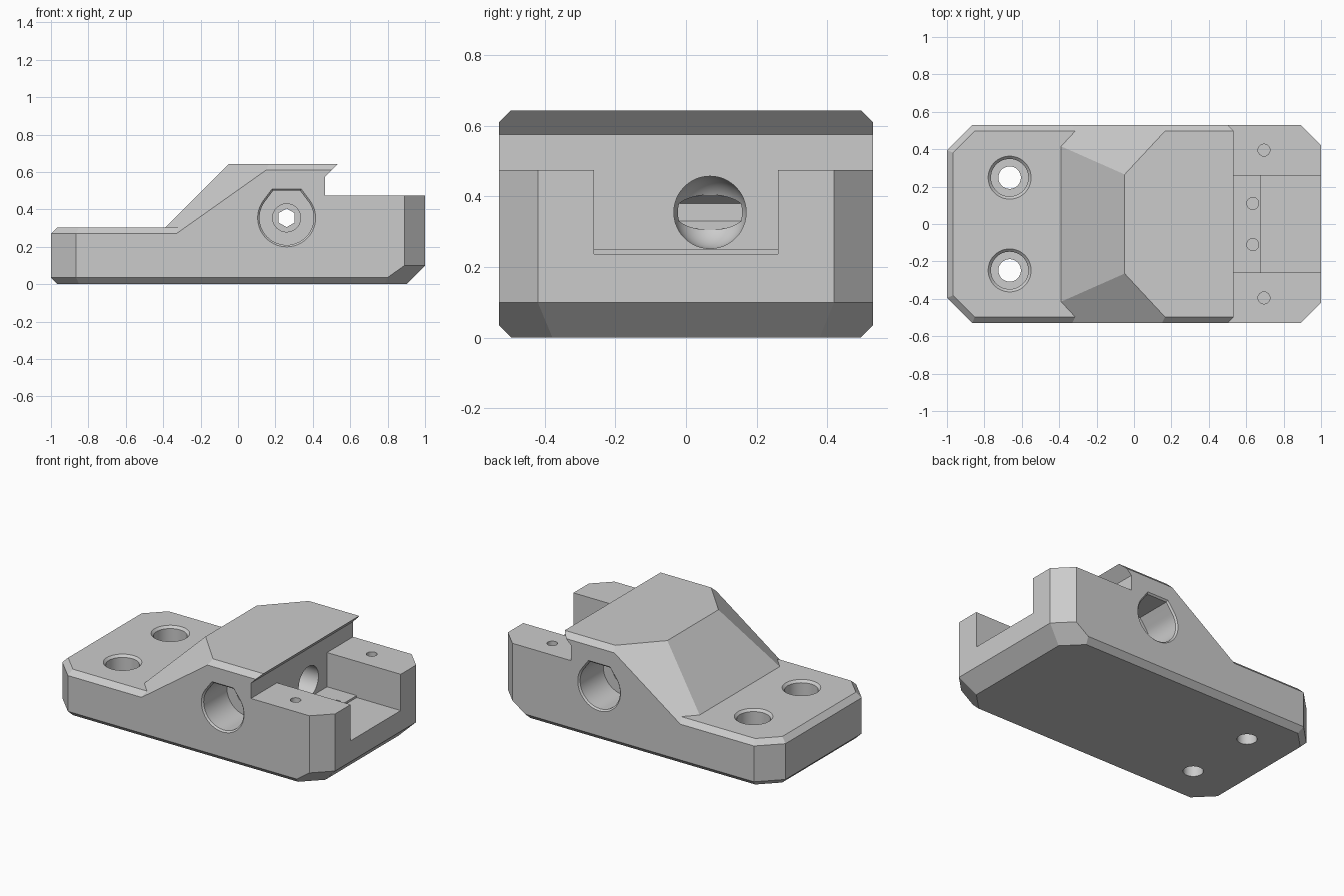
import bpy
import bmesh
from math import sin, cos, pi, radians
from mathutils import Vector

cube = bpy.data.objects.get("Cube")
if cube:
    bpy.data.objects.remove(cube, do_unlink=True)

grey = bpy.data.materials.new("light_grey")
grey.use_nodes = True
tone = (0.6, 0.6, 0.6, 1)
grey.diffuse_color = tone
grey.node_tree.nodes["Principled BSDF"].inputs["Base Color"].default_value = tone


def finish(bm, name):
    bmesh.ops.recalc_face_normals(bm, faces=bm.faces)
    mesh = bpy.data.meshes.new(name)
    bm.to_mesh(mesh)
    bm.free()
    mesh.materials.append(grey)
    obj = bpy.data.objects.new(name, mesh)
    bpy.context.collection.objects.link(obj)
    return obj


def planed_block(name, low, high, planes):
    """Box trimmed by (point, outward normal) planes, mirrored across y."""
    bm = bmesh.new()
    bmesh.ops.create_cube(bm, size=1)
    for v in bm.verts:
        v.co = Vector([high[i] if v.co[i] > 0 else low[i] for i in range(3)])
    for point, normal in planes:
        for s in ((1, -1) if normal[1] else (1,)):
            co = Vector((point[0], point[1] * s, point[2]))
            no = Vector((normal[0], normal[1] * s, normal[2])).normalized()
            cut = bmesh.ops.bisect_plane(bm, geom=bm.verts[:] + bm.edges[:] + bm.faces[:],
                                         dist=1e-5, plane_co=co, plane_no=no, clear_outer=True)
            rim = [e for e in bm.edges if e.is_boundary]
            if rim:
                bmesh.ops.contextual_create(bm, geom=rim)
    return finish(bm, name)


def loft(name, axis, rings):
    """Skin a series of (offset, 2D outline) rings along an axis."""
    place = {"x": lambda u, v, w: (w, u, v), "y": lambda u, v, w: (u, w, v),
             "z": lambda u, v, w: (u, v, w)}[axis]
    bm = bmesh.new()
    loops = [[bm.verts.new(place(u, v, w)) for u, v in pts] for w, pts in rings]
    for a, b in zip(loops, loops[1:]):
        for i in range(len(a)):
            j = (i + 1) % len(a)
            bm.faces.new((a[i], a[j], b[j], b[i]))
    bm.faces.new(loops[0])
    bm.faces.new(loops[-1])
    return finish(bm, name)


def circle(u, v, r, n=48, turn=0):
    return [(u + r * cos(turn + 2 * pi * i / n), v + r * sin(turn + 2 * pi * i / n))
            for i in range(n)]


def rect(u0, v0, u1, v1):
    return [(u0, v0), (u1, v0), (u1, v1), (u0, v1)]


def combine(target, other, operation):
    mod = target.modifiers.new(operation.lower(), "BOOLEAN")
    mod.operation, mod.solver, mod.object = operation, "EXACT", other
    bpy.context.view_layer.objects.active = target
    bpy.ops.object.modifier_apply(modifier=mod.name)
    bpy.data.objects.remove(other, do_unlink=True)


# Chamfers shared by the low foot and the tall head
W = 0.53
S = 2 ** 0.5
edges = [
    ((0.89, W, 0), (1, 1, 0)), ((0.89, W, 0.1), (1, 1, -S)), ((1, 0, 0.1), (1, 0, -1)),
    ((-0.865, W, 0), (-1, 1, 0)), ((-0.865, W, 0.035), (-1, 1, -S)),
    ((-1, 0, 0.035), (-1, 0, -1)), ((0, W, 0.035), (0, 1, -1)),
]
body = planed_block("clamp_body", (-1, -W, 0), (0.3, W, 0.303), edges + [
    ((-0.865, W, 0.27), (-1, 1, S)), ((-1, 0, 0.27), (-1, 0, 1)), ((0, W, 0.27), (0, 1, 1))])
head = planed_block("head", (-1, -W, 0), (1, W, 0.643), edges + [
    ((-0.39, 0, 0.303), (-1, 0, 1)), ((-0.33, W, 0.27), (-0.0374, 0.0348, 0.0528)),
    ((0, W, 0.61), (0, 1, 1))])
combine(body, head, "UNION")

# Step behind the head with its overhanging lip, then the stepped slot
step = [(0.465, 0.475), (1.2, 0.475), (1.2, 0.8), (0.69, 0.8), (0.465, 0.575)]
cutters = [
    loft("step_cut", "y", [(-0.7, step), (0.7, step)]),
    loft("slot_cut", "y", [(y, [(0.465, 0.25), (0.68, 0.25), (0.68, 0.237), (1.2, 0.237),
                                (1.2, 0.5), (0.465, 0.5)]) for y in (-0.26, 0.26)]),
]

# Countersunk screw holes in the foot
for y in (-0.248, 0.248):
    def ring(r):
        return circle(-0.665, y, r)
    cutters.append(loft("screw_hole", "z", [
        (0.4, ring(0.115)), (0.303, ring(0.115)), (0.288, ring(0.1)), (0.1, ring(0.1)),
        (0.1, ring(0.06)), (-0.1, ring(0.06))]))

# Small pin holes in the rails and the slot floor
for x, y, z in ((0.695, 0.395, 0.475), (0.635, 0.11, 0.25)):
    for s in (-1, 1):
        pin = circle(x, y * s, 0.032, 24)
        cutters.append(loft("pin_hole", "z", [(z - 0.12, pin), (z + 0.05, pin)]))

# Cross bore: flat-topped teardrop pockets, round necks and a hexagonal core
CX, CZ = 0.26, 0.355


def teardrop(r):
    arc = [radians(143 + 254 * i / 40) for i in range(41)]
    pts = [(CX + r * cos(a), CZ + r * sin(a)) for a in arc]
    return pts + [(CX + 0.5 * r, CZ + r), (CX - 0.5 * r, CZ + r)]


for s in (-1, 1):
    cutters.append(loft("bolt_pocket", "y", [
        (s * 0.6, teardrop(0.155)), (s * W, teardrop(0.155)),
        (s * 0.52, teardrop(0.145)), (s * 0.28, teardrop(0.145))]))
    neck = circle(CX, CZ, 0.075)
    cutters.append(loft("bolt_neck", "y", [(s * 0.3, neck), (0.068 + s * 0.14, neck)]))
hexagon = circle(CX, CZ, 0.05, 6, pi / 2)
cutters.append(loft("hex_core", "y", [(-0.29, hexagon), (0.29, hexagon)]))

# Round-ended socket opening into the slot
R = 0.1025
cap = [(0.35 - R * cos(t), R * sin(t)) for t in [pi / 2 * i / 12 for i in range(1, 13)]]
cutters.append(loft("socket", "x", [(x, circle(0.068, CZ, r)) for x, r in cap + [(0.55, R)]]))

for cutter in cutters:
    combine(body, cutter, "DIFFERENCE")

bpy.ops.object.select_all(action="DESELECT")
body.select_set(True)
bpy.context.view_layer.objects.active = body
bpy.ops.object.shade_smooth_by_angle(angle=radians(25))
